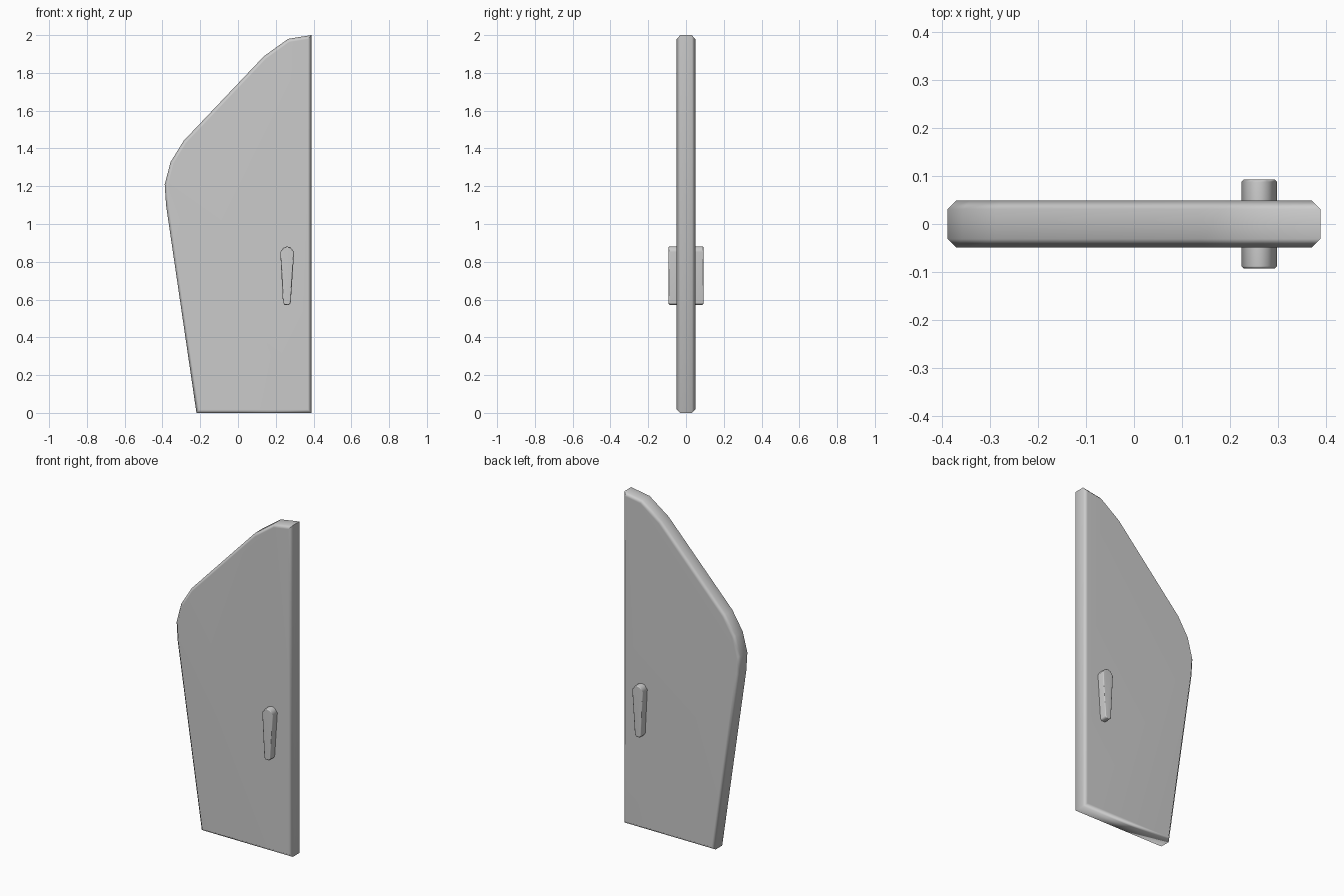
import bpy, bmesh, math

if "Cube" in bpy.data.objects:
    bpy.data.objects.remove(bpy.data.objects["Cube"])


def slab(name, profile, y0, y1, chamfer, chamfered_sides):
    """Extrude an (x, z) outline from y0 to y1 and chamfer the rims of the chosen faces."""
    bm = bmesh.new()
    front = [bm.verts.new((x, y0, z)) for x, z in profile]
    back = [bm.verts.new((x, y1, z)) for x, z in profile]
    n = len(profile)
    caps = {y0: bm.faces.new(front), y1: bm.faces.new(back[::-1])}
    for i in range(n):
        j = (i + 1) % n
        bm.faces.new((front[j], front[i], back[i], back[j]))
    bmesh.ops.recalc_face_normals(bm, faces=bm.faces)
    edges = [e for y in chamfered_sides for e in caps[y].edges]
    bmesh.ops.bevel(bm, geom=edges, offset=chamfer, segments=1,
                    affect='EDGES', profile=0.5)
    mesh = bpy.data.meshes.new(name)
    bm.to_mesh(mesh)
    bm.free()
    obj = bpy.data.objects.new(name, mesh)
    bpy.context.collection.objects.link(obj)
    bpy.ops.object.select_all(action='DESELECT')
    obj.select_set(True)
    bpy.context.view_layer.objects.active = obj
    bpy.ops.object.shade_smooth_by_angle(angle=math.radians(60))
    # Keep the broad faces flat while the chamfers shade softly
    weighted = obj.modifiers.new("flat_faces", 'WEIGHTED_NORMAL')
    weighted.keep_sharp = True
    return obj


# Door panel with a sloped, rounded top and a tapering edge
door_outline = [(-0.22, 0), (0.388, 0), (0.388, 2.0), (0.265, 1.98), (0.137, 1.888),
                (-0.288, 1.44), (-0.357, 1.328), (-0.388, 1.21), (-0.381, 1.10)]
slab("door_panel", door_outline, -0.049, 0.049, 0.018, (-0.049, 0.049))

# Tapered handle on each face of the door
handle_outline = [(0.238, 0.583), (0.247, 0.572), (0.27, 0.572), (0.279, 0.583),
                  (0.297, 0.852), (0.278, 0.876), (0.26, 0.881), (0.242, 0.876),
                  (0.224, 0.852)]
for name, side in (("front_handle", -1), ("back_handle", 1)):
    inner, outer = side * 0.04, side * 0.093
    slab(name, handle_outline, inner, outer, 0.005, (outer,))
